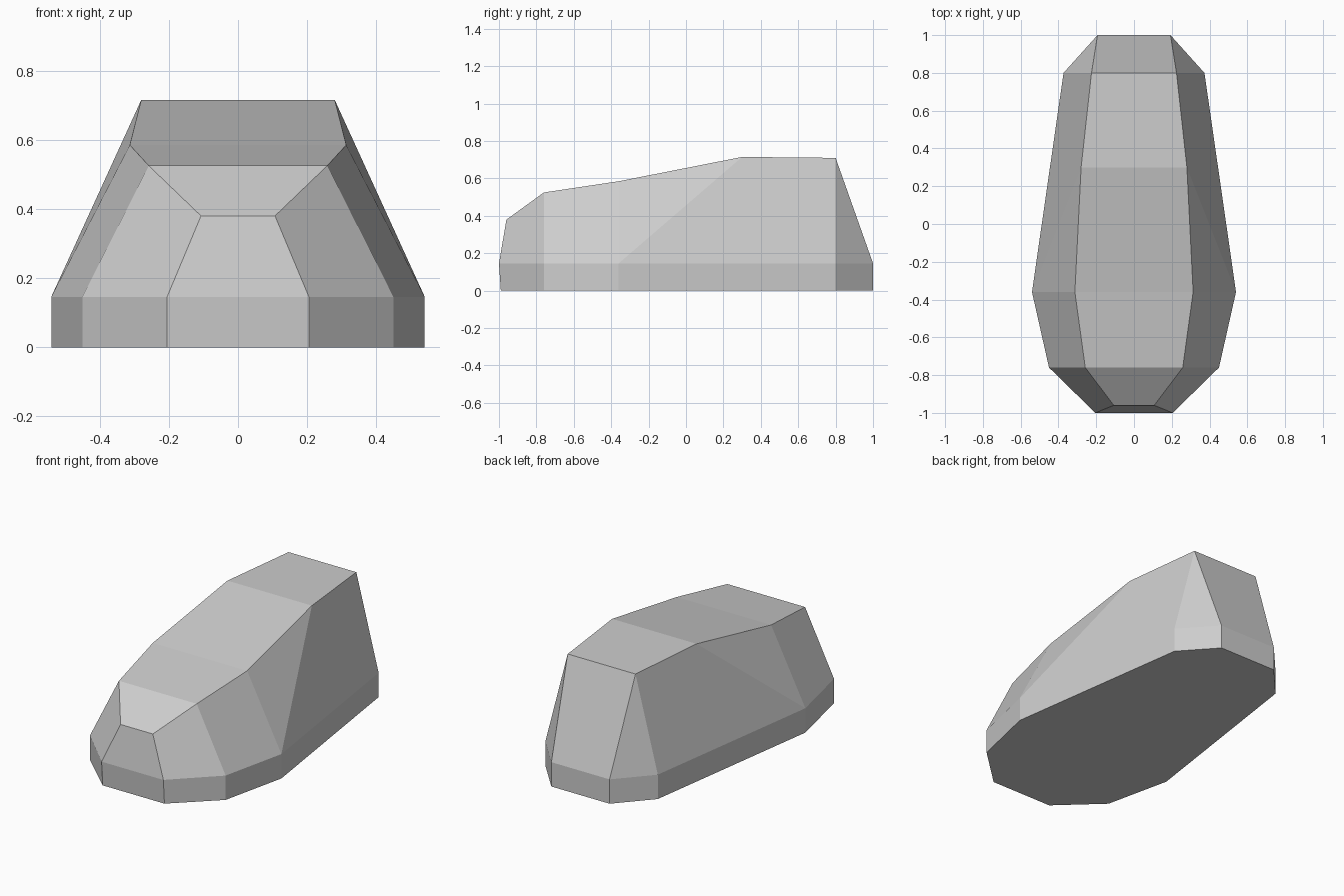
import bpy
import bmesh

cube = bpy.data.objects.get("Cube")
if cube:
    bpy.data.objects.remove(cube, do_unlink=True)

# Single flat colour
grey = bpy.data.materials.new("mid_grey")
grey.use_nodes = True
colour = (0.61, 0.61, 0.61, 1)
grey.diffuse_color = colour
grey.node_tree.nodes["Principled BSDF"].inputs["Base Color"].default_value = colour

# Half outlines, from the front to the back
PLAN = [(0.205, -1.0), (0.45, -0.76), (0.54, -0.36), (0.373, 0.80), (0.193, 1.0)]
ROOF = [(0.107, -0.96, 0.38), (0.258, -0.76, 0.525), (0.313, -0.36, 0.585),
        (0.28, 0.30, 0.715), (0.225, 0.80, 0.71)]
SILL_HEIGHT = 0.146

bm = bmesh.new()


def half_outline(points, side):
    return [bm.verts.new((side * x, y, z)) for x, y, z in points]


floor_points = [(x, max(y, -0.99), 0) for x, y in PLAN]
sill_points = [(x, y, SILL_HEIGHT) for x, y in PLAN]
sides = []

for side in (1, -1):
    low, sill, roof = [half_outline(p, side) for p in (floor_points, sill_points, ROOF)]
    sides.append((low, sill, roof))
    # Upright skirt
    for i in range(len(PLAN) - 1):
        bm.faces.new((low[i], low[i + 1], sill[i + 1], sill[i]))
    # Sloping nose and front flank
    for i in range(2):
        bm.faces.new((sill[i], sill[i + 1], roof[i + 1], roof[i]))
    # Rear flank and tapering tail corner
    bm.faces.new((sill[2], roof[3], roof[2]))
    bm.faces.new((sill[2], sill[3], roof[4], roof[3]))
    bm.faces.new((sill[3], sill[4], roof[4]))

# Centre strip: nose, roof and tail
(low_a, sill_a, roof_a), (low_b, sill_b, roof_b) = sides
strip_a = [low_a[0], sill_a[0], *roof_a, sill_a[-1], low_a[-1]]
strip_b = [low_b[0], sill_b[0], *roof_b, sill_b[-1], low_b[-1]]
for i in range(len(strip_a) - 1):
    bm.faces.new((strip_a[i], strip_a[i + 1], strip_b[i + 1], strip_b[i]))

# Underside
bm.faces.new(low_a + low_b[::-1])
bmesh.ops.recalc_face_normals(bm, faces=bm.faces)

mesh = bpy.data.meshes.new("faceted_body")
bm.to_mesh(mesh)
bm.free()
mesh.materials.append(grey)
body = bpy.data.objects.new("faceted_body", mesh)
bpy.context.collection.objects.link(body)
